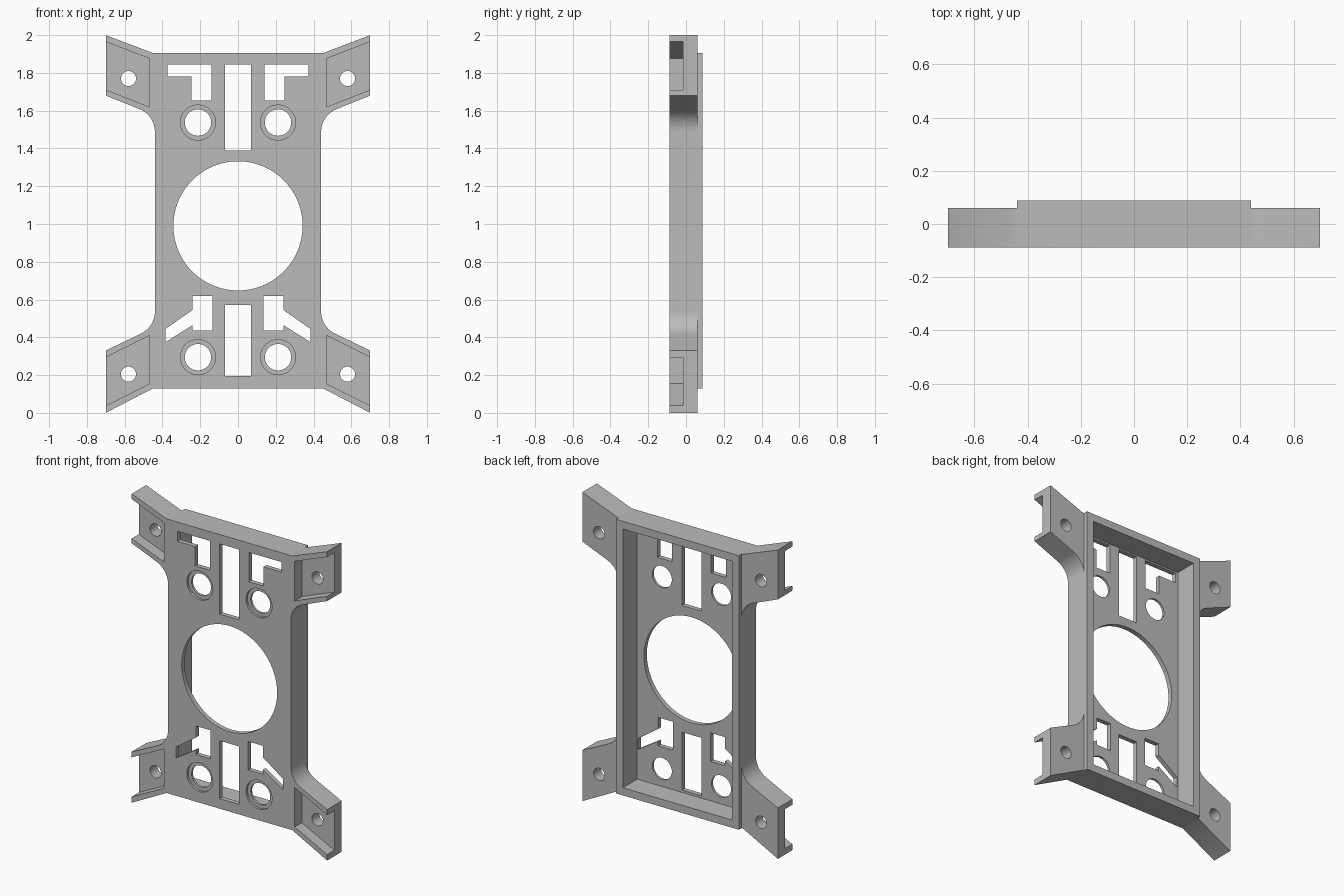
import bpy, bmesh, math
from mathutils import Vector

cube = bpy.data.objects.get("Cube")
if cube:
    bpy.data.objects.remove(cube, do_unlink=True)

FRONT, EAR_BACK, BACK = -0.088, 0.06, 0.088
PLATE = FRONT + 0.03          # inner side of the front plate
POCKET = -0.015               # floor of the ear pockets
HALF, LOW, HIGH, WALL = 0.44, 0.13, 1.905, 0.05

grey = bpy.data.materials.new("plain grey")
grey.use_nodes = True
color = (0.5, 0.5, 0.5, 1)
grey.diffuse_color = color
grey.node_tree.nodes["Principled BSDF"].inputs["Base Color"].default_value = color


def prism(name, points, y0, y1):
    """Extrude an (x, z) outline from y0 to y1."""
    bm = bmesh.new()
    face = bm.faces.new([bm.verts.new((x, y0, z)) for x, z in points])
    new = bmesh.ops.extrude_face_region(bm, geom=[face])["geom"]
    bmesh.ops.translate(bm, vec=(0, y1 - y0, 0),
                        verts=[v for v in new if isinstance(v, bmesh.types.BMVert)])
    bmesh.ops.recalc_face_normals(bm, faces=bm.faces)
    mesh = bpy.data.meshes.new(name)
    bm.to_mesh(mesh)
    bm.free()
    mesh.materials.append(grey)
    obj = bpy.data.objects.new(name, mesh)
    bpy.context.collection.objects.link(obj)
    return obj


def rect(x0, x1, z0, z1):
    return [(x0, z0), (x1, z0), (x1, z1), (x0, z1)]


def circle(cx, cz, r, n=48):
    return [(cx + r * math.cos(math.tau * i / n), cz + r * math.sin(math.tau * i / n))
            for i in range(n)]


def flip(points):
    return [(-x, z) for x, z in reversed(points)]


def fillet(a, corner, b, r, n=10):
    """Round the corner between a and b with a tangent arc."""
    a, c, b = Vector(a), Vector(corner), Vector(b)
    u, v = (a - c).normalized(), (b - c).normalized()
    half = u.angle(v) / 2
    centre = c + (u + v).normalized() * (r / math.sin(half))
    start = c + u * (r / math.tan(half)) - centre
    end = c + v * (r / math.tan(half)) - centre
    sweep = start.angle(end)
    arc = []
    for i in range(n + 1):
        t = i / n
        p = centre + (start * math.sin((1 - t) * sweep)
                      + end * math.sin(t * sweep)) / math.sin(sweep)
        arc.append((p.x, p.y))
    return arc


def combine(target, tool, operation):
    mod = target.modifiers.new(operation.lower(), "BOOLEAN")
    mod.operation, mod.object, mod.solver = operation, tool, "EXACT"
    bpy.ops.object.select_all(action="DESELECT")
    bpy.context.view_layer.objects.active = target
    target.select_set(True)
    bpy.ops.object.modifier_apply(modifier=mod.name)
    bpy.data.objects.remove(tool, do_unlink=True)


def cut(points, y0, y1, both=True):
    for pts in ([points, flip(points)] if both else [points]):
        combine(bracket, prism("cutter", pts, y0, y1), "DIFFERENCE")


# Plate outline with four flared ears and rounded necks
low_neck, high_neck = (HALF, 0.455), (HALF, 1.575)
ear_low, ear_high = (0.7, 0.33), (0.7, 1.68)
side = [(HALF + 0.01, LOW), (0.7, 0.0), ear_low]
side += fillet(ear_low, low_neck, high_neck, 0.13)
side += fillet(low_neck, high_neck, ear_high, 0.13)
side += [ear_high, (0.7, 2.0), (HALF + 0.01, HIGH)]
bracket = prism("mounting_bracket", side + flip(side), FRONT, EAR_BACK)

# Raised rim at the back, then the hollow inside it
combine(bracket, prism("rim", rect(-HALF, HALF, LOW, HIGH), PLATE, BACK), "UNION")
cut(rect(WALL - HALF, HALF - WALL, LOW + WALL, HIGH - WALL), PLATE, BACK + 0.1, False)

# Large round opening and the two central slots
THROUGH = (FRONT - 0.1, BACK + 0.1)
SLOT = (FRONT - 0.1, PLATE + 0.02)
cut(circle(0, 0.99, 0.342, 96), *SLOT, False)
cut(rect(-0.07, 0.07, 1.39, 1.845), *SLOT, False)
cut(rect(-0.07, 0.07, 0.195, 0.57), *SLOT, False)

# Angled slots, above and below the opening
cut([(0.14, 1.845), (0.14, 1.655), (0.245, 1.655), (0.245, 1.78),
     (0.373, 1.78), (0.373, 1.845)], *SLOT)
cut([(0.135, 0.62), (0.135, 0.435), (0.24, 0.435), (0.24, 0.465),
     (0.383, 0.375), (0.383, 0.445), (0.24, 0.545), (0.24, 0.62)], *SLOT)

# Counterbored holes and ear screw holes
for z in (0.295, 1.537):
    cut(circle(0.212, z, 0.093), FRONT - 0.1, FRONT + 0.015)
    cut(circle(0.212, z, 0.07), *SLOT)

# Ear pockets, open at the outer ends
for z, rise in ((0.155, -0.5), (1.62, 0.39)):
    out = 0.3 * rise
    cut([(0.468, z), (0.768, z + out), (0.768, z + out + 0.255), (0.468, z + 0.255)],
        FRONT - 0.1, POCKET)
for z in (0.205, 1.77):
    cut(circle(0.58, z, 0.04, 32), *THROUGH)

bpy.ops.object.shade_smooth_by_angle(angle=math.radians(30))
